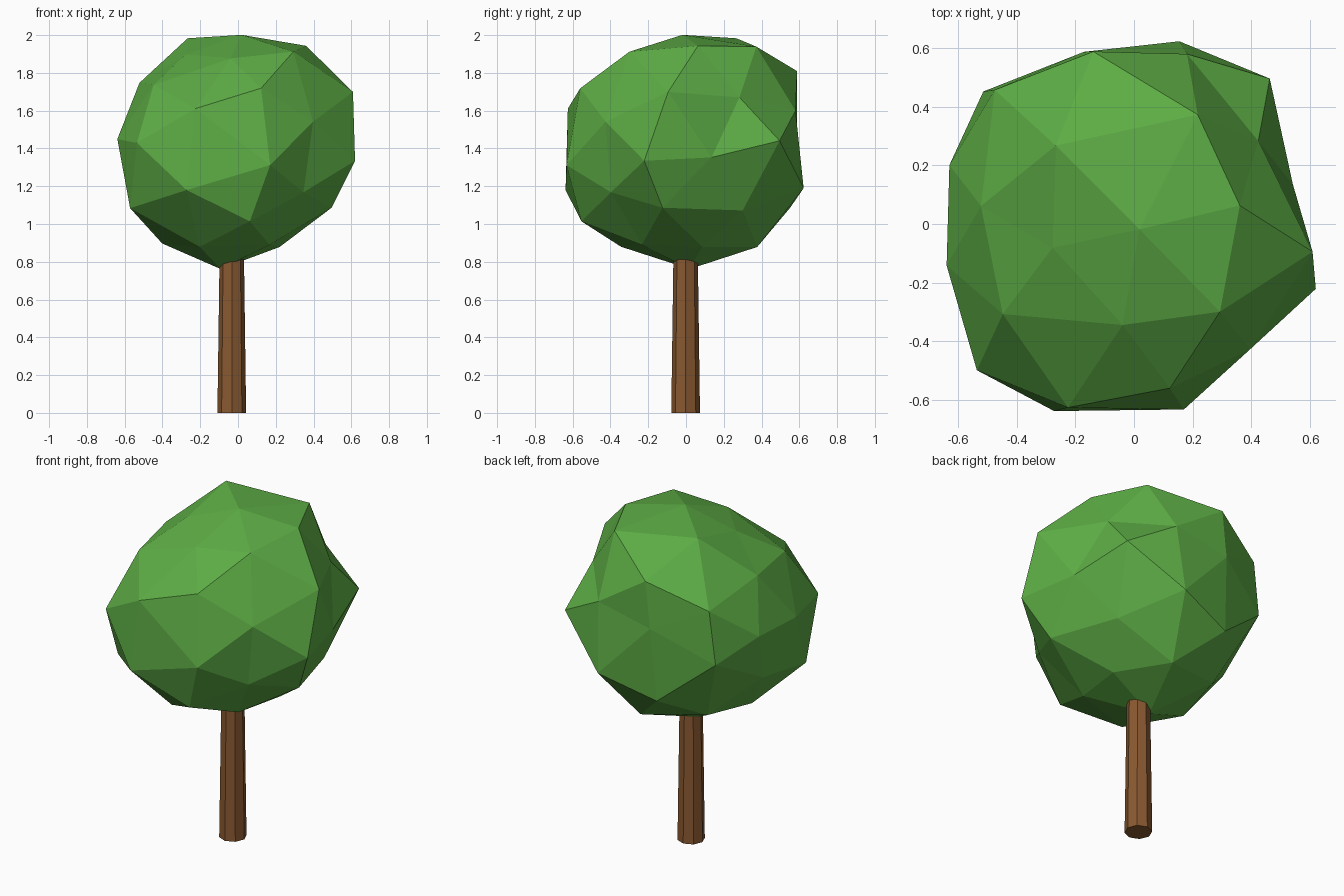
import bpy, bmesh
from itertools import product
from mathutils import Vector, Matrix, Euler

if "Cube" in bpy.data.objects:
    bpy.data.objects.remove(bpy.data.objects["Cube"])


def finish(bm, name, color):
    bmesh.ops.recalc_face_normals(bm, faces=bm.faces[:])
    mesh = bpy.data.meshes.new(name)
    bm.to_mesh(mesh)
    bm.free()
    mat = bpy.data.materials.new(name + "_material")
    mat.diffuse_color = color
    mat.use_nodes = True
    mat.node_tree.nodes["Principled BSDF"].inputs["Base Color"].default_value = mat.diffuse_color
    mesh.materials.append(mat)
    obj = bpy.data.objects.new(name, mesh)
    bpy.context.collection.objects.link(obj)
    return obj


def ball_directions():
    """Points of a once-subdivided icosahedron: cyclic shifts of three
    directions, each mirrored over every axis."""
    for x, y, z in ((1, 0, 0), (.526, 0, .851), (.309, .5, .809)):
        for _ in range(3):
            signs = [(1, -1) if c else (1,) for c in (x, y, z)]
            for a, b, c in product(*signs):
                yield Vector((x * a, y * b, z * c)).normalized()
            x, y, z = z, x, y


# Trunk: tapered octagonal post, top hidden in the crown
bm = bmesh.new()
bmesh.ops.create_cone(bm, cap_ends=True, segments=8, radius1=0.076, radius2=0.063,
                      depth=0.95, matrix=Matrix.Translation((-0.033, -0.002, 0.475)))
finish(bm, "trunk", (0.25, 0.10, 0.03, 1))

# Crown: slightly turned low-poly ball with an uneven radius
radii = [.594, .622, .603, .670, .604, .641,
         .675, .587, .559, .625,
         .703, .694, .630, .707,
         .724, .653, .663, .682,
         .700, .648, .678, .596, .682, .618, .592, .646,
         .603, .600, .716, .630, .601, .596, .614, .705,
         .650, .684, .623, .598, .688, .661, .687, .715]
# a few bumps that also lean sideways
lean = {2: (0, 0, .10), 3: (.055, .02, -.055), 10: (0, 0, .07), 18: (.07, 0, -.025),
        24: (.065, 0, 0), 29: (.02, -.06, .05), 39: (-.02, 0, .10)}
centre = Vector((-0.035, 0, 1.4))
turn = Euler((0.05, 0.08, 0.23)).to_matrix()

bm = bmesh.new()
for d in ball_directions():
    bm.verts.new(d)
verts = bm.verts[:]
bmesh.ops.convex_hull(bm, input=verts)
for i, (v, r) in enumerate(zip(verts, radii)):
    v.co = centre + turn @ v.co * r + Vector(lean.get(i, (0, 0, 0)))
finish(bm, "crown", (0.11, 0.42, 0.06, 1))
